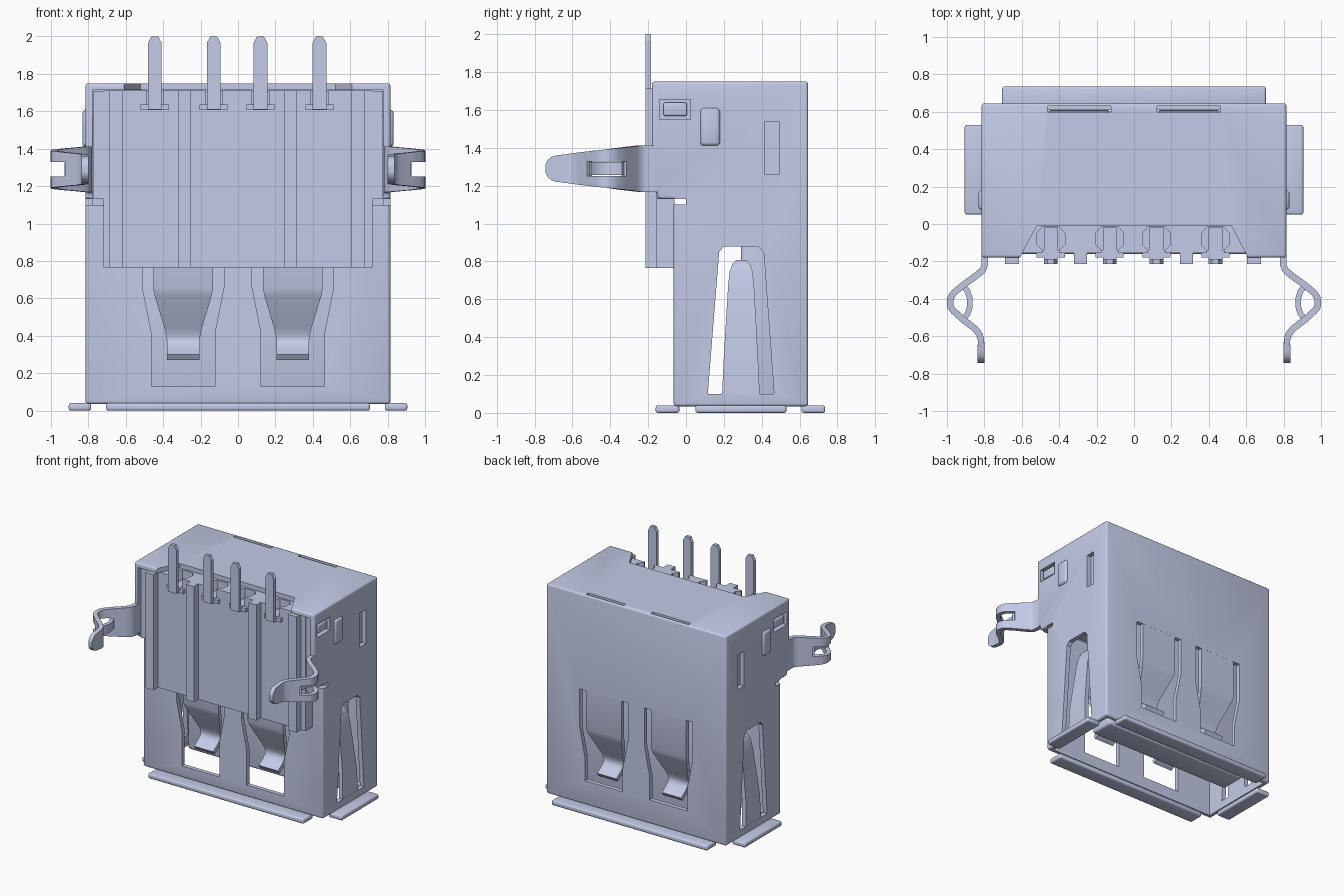
import bpy, bmesh, math
from mathutils import Vector

cube = bpy.data.objects.get("Cube")
if cube:
    bpy.data.objects.remove(cube)

metal = bpy.data.materials.new("pale blue grey")
COLOUR = (0.59, 0.638, 0.855, 1)
metal.diffuse_color = COLOUR
metal.use_nodes = True
metal.node_tree.nodes["Principled BSDF"].inputs["Base Color"].default_value = COLOUR


def activate(ob):
    bpy.ops.object.select_all(action='DESELECT')
    ob.select_set(True)
    bpy.context.view_layer.objects.active = ob


def make(name, bm):
    bmesh.ops.recalc_face_normals(bm, faces=bm.faces)
    me = bpy.data.meshes.new(name)
    bm.to_mesh(me)
    bm.free()
    me.materials.append(metal)
    ob = bpy.data.objects.new(name, me)
    bpy.context.collection.objects.link(ob)
    return ob


def apply_mod(ob, kind, **settings):
    activate(ob)
    mod = ob.modifiers.new(kind, kind)
    for key, value in settings.items():
        setattr(mod, key, value)
    bpy.ops.object.modifier_apply(modifier=mod.name)


def smooth(ob):
    activate(ob)
    bpy.ops.object.shade_smooth_by_angle(angle=math.radians(35))


def prism(name, pts, axis, lo, hi, bevel=0):
    """Extrude a 2D outline along an axis from lo to hi."""
    place = {'x': lambda p, d: (d, p[0], p[1]),
             'y': lambda p, d: (p[0], d, p[1]),
             'z': lambda p, d: (p[0], p[1], d)}[axis]
    bm = bmesh.new()
    a = [bm.verts.new(place(p, lo)) for p in pts]
    b = [bm.verts.new(place(p, hi)) for p in pts]
    bm.faces.new(a)
    bm.faces.new(b)
    for i in range(len(pts)):
        j = (i + 1) % len(pts)
        bm.faces.new((a[i], a[j], b[j], b[i]))
    ob = make(name, bm)
    if bevel:
        apply_mod(ob, 'BEVEL', width=bevel, segments=3)
        smooth(ob)
    return ob


def box(name, x, y, z, bevel=0):
    x, y = sorted(x), sorted(y)
    return prism(name, [(x[0], y[0]), (x[1], y[0]), (x[1], y[1]), (x[0], y[1])],
                 'z', z[0], z[1], bevel)


def cut(ob, cutter):
    apply_mod(ob, 'BOOLEAN', operation='DIFFERENCE', solver='EXACT', object=cutter)
    bpy.data.objects.remove(cutter)


def strip(name, rows, holes=(), thick=0.035):
    """Sheet metal strip from rows of points; holes lists (row, column) to leave open."""
    bm = bmesh.new()
    vs = [[bm.verts.new(p) for p in row] for row in rows]
    for i in range(len(vs) - 1):
        for j in range(len(vs[0]) - 1):
            if (i, j) not in holes:
                bm.faces.new((vs[i][j], vs[i][j + 1], vs[i + 1][j + 1], vs[i + 1][j]))
    ob = make(name, bm)
    apply_mod(ob, 'SOLIDIFY', thickness=thick, offset=0)
    smooth(ob)
    return ob


# Folded metal shell, open at the bottom and at the upper front
shell = prism("shell", [(-.065, .035), (.645, .035), (.645, 1.75), (-.18, 1.75),
                        (-.18, 1.17), (-.15, 1.165), (-.15, 1.13), (-.065, 1.13)],
              'x', -.815, .815, .025)
cut(shell, box("cavity", (-.778, .778), (-.03, .61), (-.1, 1.713)))
cut(shell, box("front_opening", (-.778, .778), (-.4, .02), (1.1, 1.713)))
cut(shell, box("side_gap", (-1, 1), (-.4, 0), (1.1, 1.13)))
cut(shell, prism("top_notch", [(-.67, -.3), (-.61, -.18), (-.52, -.01),
                               (.52, -.01), (.61, -.18), (.67, -.3)], 'z', 1.6, 1.9))
for cx in (-.293, .293):
    for y0, y1, bottom in ((-.1, -.01, .13), (.59, .7, .23)):
        cut(shell, prism("spring_window", [
            (cx - .17, bottom), (cx + .17, bottom), (cx + .17, .42), (cx + .218, .66),
            (cx + .218, .97), (cx - .218, .97), (cx - .218, .66), (cx - .17, .42)], 'y', y0, y1))
    cut(shell, box("top_slot", (cx - .17, cx + .17), (.6, .63), (1.6, 1.9)))
cut(shell, prism("side_window", [(.115, .1), (.465, .1), (.41, .85), (.38, .88),
                                 (.2, .88), (.175, .85)], 'x', -1, 1))
cut(shell, box("side_slot", (-1, 1), (.415, .49), (1.26, 1.54)))
cut(shell, box("latch_window", (-1, 1), (-.14, .025), (1.55, 1.655)))
smooth(shell)

# Flared flanges round the mouth
box("front_flange", (-.705, .705), (-.16, -.035), (0, .04), .012)
box("back_flange", (-.705, .705), (.61, .735), (0, .04), .012)

# Inward springs on the front and back walls, curled at the free end
PROFILE = [(0, 1.0, .16), (0, .66, .16), (.015, .62, .152), (.105, .45, .1), (.122, .41, .092),
           (.125, .38, .088), (.115, .35, .087), (.09, .325, .087), (.03, .285, .087)]
for label, wall, sign in (("front", -.047, 1), ("back", .627, -1)):
    for side, cx in (("right", -.293), ("left", .293)):
        strip(f"{label}_spring_{side}",
              [[(cx - w, wall + sign * d, z), (cx + w, wall + sign * d, z)] for d, z, w in PROFILE])

for side, s in (("right", -1), ("left", 1)):
    box(f"side_flange_{side}", (s * .785, s * .905), (.05, .53), (0, .04), .012)

    # Side spring rooted at the bottom, tip bent inward
    strip(f"side_spring_{side}", [
        [(s * x, a, z), (s * x, b, z)] for x, a, b, z in (
            (.797, .19, .39, .08), (.79, .2, .38, .3), (.745, .222, .36, .66),
            (.73, .23, .352, .74), (.712, .245, .338, .775), (.685, .265, .318, .792))])

    # Latch bump and stepped tab on the upper side
    box(f"latch_bump_{side}", (s * .76, s * .808), (-.12, .005), (1.568, 1.638), .01)
    box(f"side_tab_{side}", (s * .77, s * .832), (.075, .18), (1.41, 1.61), .02)

    # Bent board clip with a slot at its elbow
    path = [(.797, -.15), (.797, -.215), (.808, -.245), (.835, -.27), (.915, -.328), (.965, -.37),
            (.98, -.395), (.984, -.42), (.98, -.445), (.965, -.465), (.915, -.51), (.85, -.56),
            (.827, -.59), (.818, -.62), (.818, -.68), (.818, -.71), (.818, -.73), (.818, -.742)]
    rows = []
    for x, y in path:
        half = .123 - .053 * min(1, max(0, (-.24 - y) / .44))
        if y < -.68:
            half = max(.02, .07 * math.sqrt(max(0, 1 - ((-.68 - y) / .065) ** 2)))
        inner = min(.038, half * .6)
        rows.append([(s * x, y, 1.29 + h) for h in (-half, -inner, inner, half)])
    strip(f"clip_arm_{side}", rows, holes=[(i, 1) for i in range(4, 10)])
    strip(f"clip_bridge_{side}", [
        [(s * x, y, 1.255), (s * x, y, 1.325)] for x, y in (
            (.915, -.328), (.89, -.36), (.877, -.4), (.877, -.44), (.89, -.48), (.915, -.51))], thick=.03)

# Insulating body, ribbed front block and inner tongue
body = box("body", (-.775, .775), (-.15, .605), (1.13, 1.708))
block = box("front_block", (-.72, .72), (-.155, -.06), (.765, 1.712))
PINS = (-.445, -.13, .12, .435)
for x in PINS:
    for part in (body, block):
        cut(part, prism("pin_recess", [(x - .045, -.3), (x + .045, -.3), (x + .045, -.14),
                                       (x + .075, -.11), (x + .075, -.05), (x + .045, -.015),
                                       (x - .045, -.015), (x - .075, -.05), (x - .075, -.11),
                                       (x - .045, -.14)], 'z', 1.61, 1.9))
for i, (a, b) in enumerate(((-.69, -.615), (-.32, -.25), (.245, .315), (.605, .68))):
    box(f"block_rib_{i + 1}", (a, b), (-.213, -.15), (.765, 1.712))
box("tongue", (-.66, .66), (.29, .5), (.08, 1.15), .02)

# Contact pins with a bent foot and chamfered tip
for i, x in enumerate(PINS):
    prism(f"pin_{i + 1}", [(x - .037, 1.61), (x + .037, 1.61), (x + .037, 1.965), (x + .018, 2),
                           (x - .018, 2), (x - .037, 1.965)], 'y', -.214, -.186)
    box(f"pin_foot_{i + 1}", (x - .037, x + .037), (-.2, -.02), (1.606, 1.64))
    box(f"pin_shoulder_{i + 1}", (x - .075, x + .075), (-.18, -.14), (1.606, 1.636))
